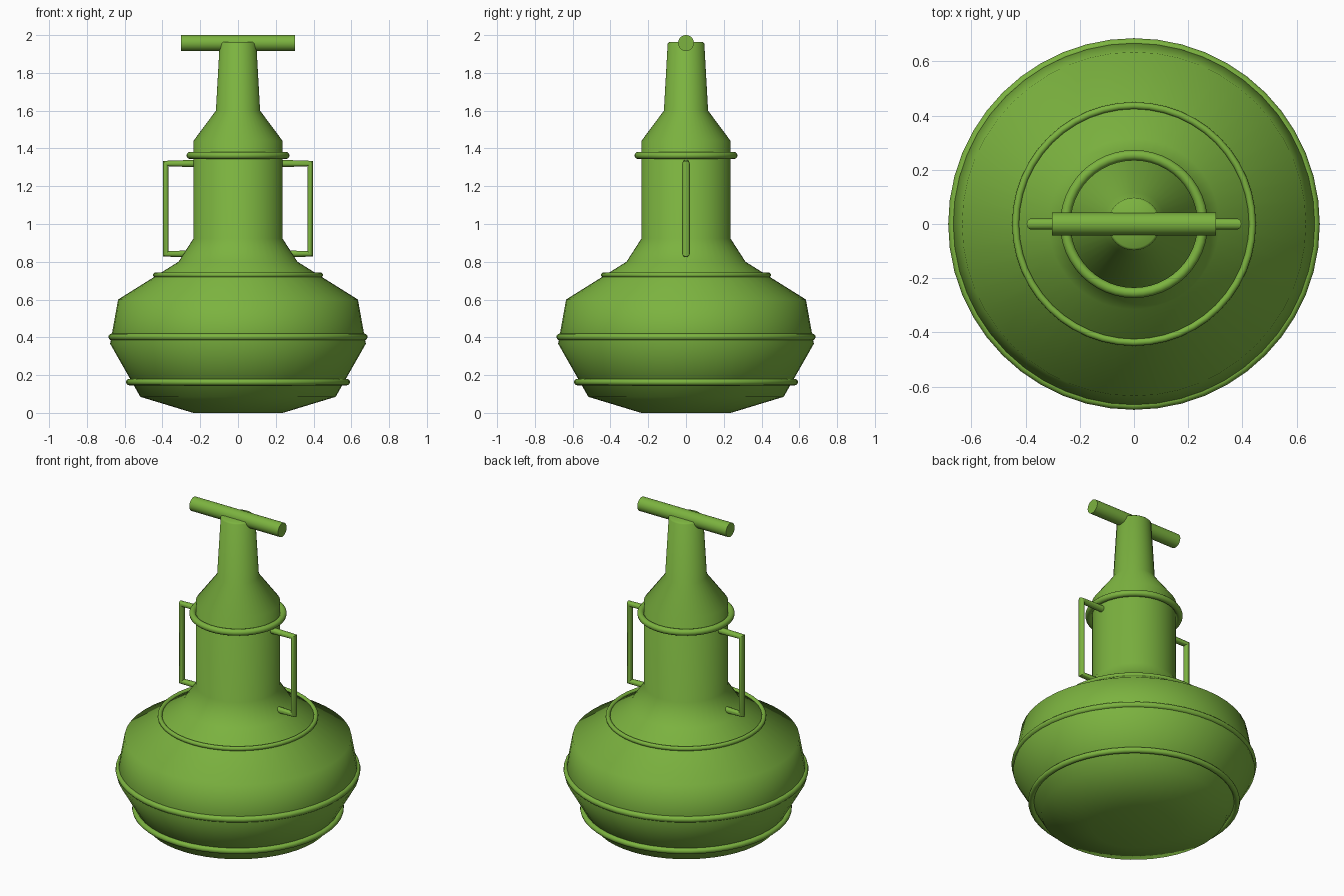
import bpy, bmesh, math
from mathutils import Vector

cube = bpy.data.objects.get("Cube")
if cube:
    bpy.data.objects.remove(cube)

green = bpy.data.materials.new("leaf_green")
green.use_nodes = True
COLOUR = (0.20, 0.45, 0.05, 1)
green.diffuse_color = COLOUR
green.node_tree.nodes["Principled BSDF"].inputs["Base Color"].default_value = COLOUR


def finish(name, bm, angle):
    """Turn a bmesh into a smooth-shaded green object."""
    bmesh.ops.recalc_face_normals(bm, faces=bm.faces)
    mesh = bpy.data.meshes.new(name)
    bm.to_mesh(mesh)
    bm.free()
    mesh.materials.append(green)
    obj = bpy.data.objects.new(name, mesh)
    bpy.context.collection.objects.link(obj)
    bpy.ops.object.select_all(action="DESELECT")
    obj.select_set(True)
    bpy.context.view_layer.objects.active = obj
    bpy.ops.object.shade_smooth_by_angle(angle=math.radians(angle))
    return obj


def skin(bm, loops, closed=False):
    """Bridge successive vertex loops; cap the ends unless closed."""
    n = len(loops[0])
    pairs = list(zip(loops, loops[1:]))
    if closed:
        pairs.append((loops[-1], loops[0]))
    for a, b in pairs:
        for i in range(n):
            j = (i + 1) % n
            bm.faces.new((a[i], a[j], b[j], b[i]))
    if not closed:
        bm.faces.new(loops[0])
        bm.faces.new(loops[-1])


def lathe(name, profile, steps=48, closed=False, angle=60):
    bm = bmesh.new()
    turn = [math.tau * i / steps for i in range(steps)]
    loops = [[bm.verts.new((r * math.cos(t), r * math.sin(t), z)) for t in turn]
             for r, z in profile]
    skin(bm, loops, closed)
    return finish(name, bm, angle)


def band(name, radius, z, tube):
    turn = [math.tau * i / 12 for i in range(12)]
    lathe(name, [(radius + tube * math.cos(t), z + tube * math.sin(t)) for t in turn],
          closed=True)


def pipe(name, path, radius, sides=16):
    """Round pipe in the xz plane, its rings turned halfway at each corner."""
    bm = bmesh.new()
    pts = [Vector((x, 0, z)) for x, z in path]
    loops = []
    for k, p in enumerate(pts):
        into = (p - pts[k - 1]).normalized() if k else Vector()
        out = (pts[k + 1] - p).normalized() if k + 1 < len(pts) else Vector()
        along = (into + out).normalized()
        side = Vector((0, 1, 0))
        up = along.cross(side)
        turn = [math.tau * i / sides for i in range(sides)]
        loops.append([bm.verts.new(p + radius * (side * math.cos(t) + up * math.sin(t)))
                      for t in turn])
    skin(bm, loops)
    return finish(name, bm, 50)


# Body, neck and spout in one turned shape
lathe("vessel_body", [(0.237, 0), (0.517, 0.085), (0.677, 0.366), (0.635, 0.60),
                      (0.315, 0.80), (0.236, 0.923), (0.236, 1.44),
                      (0.117, 1.60), (0.097, 1.955), (0.088, 1.963)])

# Raised bands around the body and neck
band("base_band", 0.576, 0.163, 0.017)
band("belly_band", 0.668, 0.402, 0.018)
band("shoulder_band", 0.437, 0.73, 0.013)
band("neck_band", 0.254, 1.363, 0.019)

# Side handles, one each side
for label, s in (("left", 1), ("right", -1)):
    pipe(label + "_handle", [(s * 0.215, 1.32), (s * 0.382, 1.32),
                             (s * 0.382, 0.842), (s * 0.215, 0.842)], 0.02)

# Crossbar on top
pipe("top_crossbar", [(-0.303, 1.958), (0.303, 1.958)], 0.042, 32)
